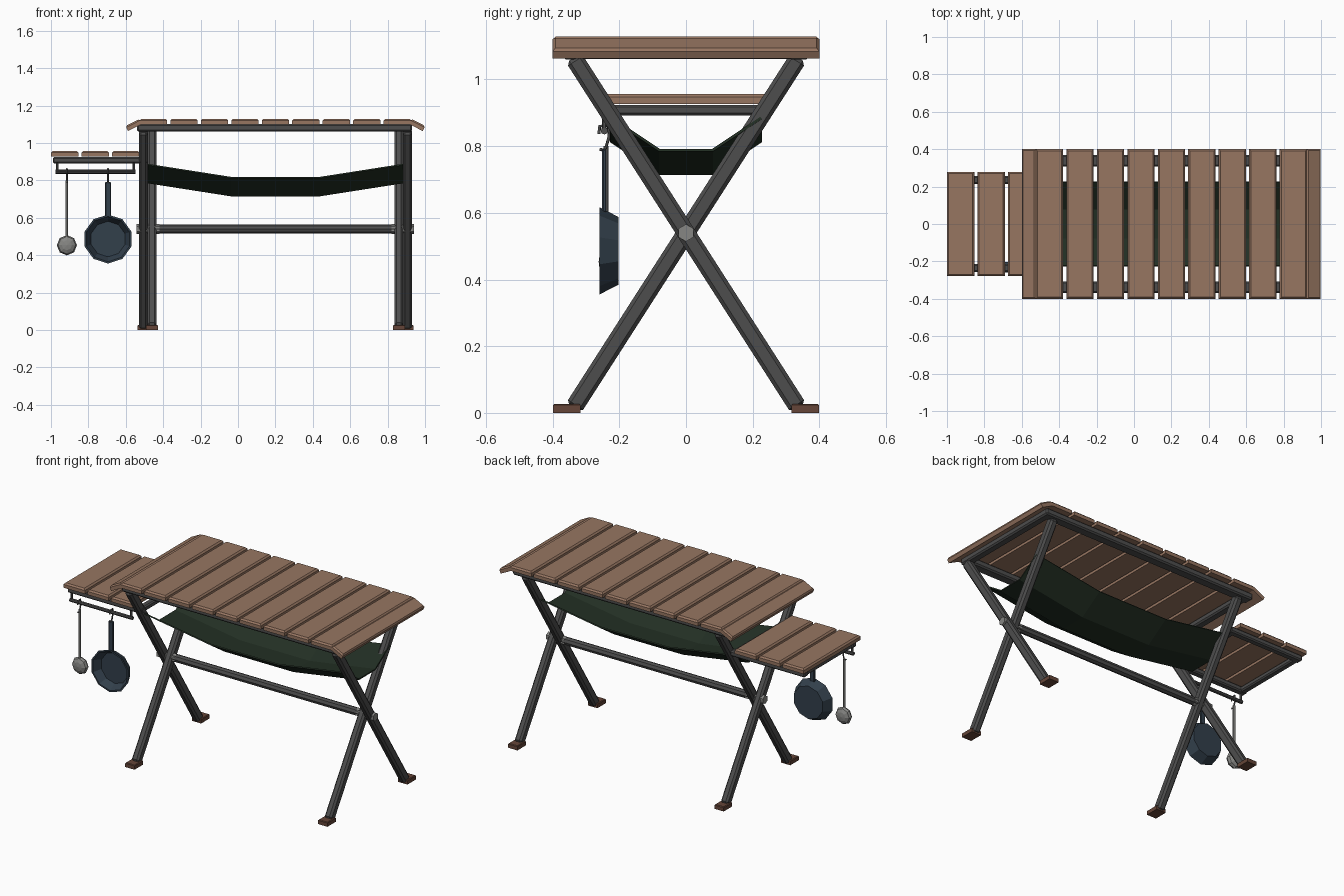
import bpy, bmesh, math
from mathutils import Vector, Matrix

cube = bpy.data.objects.get("Cube")
if cube:
    bpy.data.objects.remove(cube, do_unlink=True)


def material(name, rgb):
    m = bpy.data.materials.new(name)
    m.use_nodes = True
    m.diffuse_color = (*rgb, 1)
    m.node_tree.nodes["Principled BSDF"].inputs["Base Color"].default_value = (*rgb, 1)
    return m


WOOD = material("warm wood", (0.31, 0.18, 0.12))
FOOT = material("dark red wood", (0.13, 0.06, 0.04))
METAL = material("dark metal", (0.075, 0.075, 0.075))
STEEL = material("light steel", (0.24, 0.24, 0.23))
CLOTH = material("dark green cloth", (0.016, 0.028, 0.017))
IRON = material("blue iron", (0.032, 0.05, 0.07))


def finish(bm, name, mat):
    bmesh.ops.recalc_face_normals(bm, faces=bm.faces)
    me = bpy.data.meshes.new(name)
    bm.to_mesh(me)
    bm.free()
    me.materials.append(mat)
    ob = bpy.data.objects.new(name, me)
    bpy.context.collection.objects.link(ob)
    return ob


def box(name, mat, center, size, chamfer=0.0, top_only=False, rot=None):
    bm = bmesh.new()
    bmesh.ops.create_cube(bm, size=1, matrix=Matrix.Diagonal((*size, 1)))
    if chamfer:
        edges = [e for e in bm.edges
                 if not top_only or all(v.co.z > 0 for v in e.verts)]
        bmesh.ops.bevel(bm, geom=edges, offset=chamfer, segments=1, affect='EDGES')
    place = Matrix.Translation(center) @ (rot or Matrix())
    bmesh.ops.transform(bm, matrix=place, verts=bm.verts)
    return finish(bm, name, mat)


def rod(name, mat, a, b, radius, sides=8):
    a, b = Vector(a), Vector(b)
    d = b - a
    bm = bmesh.new()
    bmesh.ops.create_cone(bm, cap_ends=True, segments=sides, radius1=radius,
                          radius2=radius, depth=d.length)
    turn = d.to_track_quat('Z', 'Y').to_matrix().to_4x4()
    bmesh.ops.transform(bm, matrix=Matrix.Translation((a + b) / 2) @ turn, verts=bm.verts)
    return finish(bm, name, mat)


def wire(name, mat, points, radius):
    cu = bpy.data.curves.new(name, 'CURVE')
    cu.dimensions = '3D'
    cu.bevel_depth = radius
    cu.bevel_resolution = 0
    cu.use_fill_caps = True
    sp = cu.splines.new('POLY')
    sp.points.add(len(points) - 1)
    for p, co in zip(sp.points, points):
        p.co = (*co, 1)
    cu.materials.append(mat)
    ob = bpy.data.objects.new(name, cu)
    bpy.context.collection.objects.link(ob)
    return ob


MID = 0.2        # centre of the main table along x
PITCH = 0.163    # spacing of the slats
SLAT = 0.146

# Main table top: flat slats and a drooping board at each end
for i in range(-4, 5):
    box("table_slat", WOOD, (MID + i * PITCH, 0, 1.114), (SLAT, 0.8, 0.03), 0.009, True)
for s in (-1, 1):
    box("table_end_slat", WOOD, (MID + s * 0.757, 0, 1.096), (0.084, 0.8, 0.03), 0.008, True,
        Matrix.Rotation(s * math.radians(27), 4, 'Y'))

# Frame under the main top
for s in (-1, 1):
    box("table_long_rail", METAL, (MID - 0.005, s * 0.338, 1.08), (1.47, 0.062, 0.04), 0.008)
    box("table_cross_rail", METAL, (MID + s * 0.705, 0, 1.08), (0.05, 0.66, 0.038), 0.008)

# Crossed legs, feet and bolts
PIVOT = 0.54
leg_half = Vector((0, 0.337, 0.525))
for s in (-1, 1):
    for name, offset, lean in (("outer_leg", 0.706, -1), ("inner_leg", 0.66, 1)):
        x = MID + s * offset
        angle = -lean * math.atan2(leg_half.y, leg_half.z)
        box(name, METAL, (x, 0, PIVOT), (0.047, 0.054, 2 * leg_half.length), 0.011,
            rot=Matrix.Rotation(angle, 4, 'X'))
        box("foot", FOOT, (x, -lean * 0.358, 0.0135), (0.064, 0.083, 0.027), 0.004, True)
    rod("bolt", STEEL, (MID + s * 0.62, 0, PIVOT), (MID + s * 0.742, 0, PIVOT), 0.026, 6)
rod("crossbar", METAL, (MID - 0.66, 0, PIVOT), (MID + 0.66, 0, PIVOT), 0.024)

# Sagging cloth sling between the legs
bm = bmesh.new()
rows = []
for x, drop in ((-0.684, 0), (-0.236, 0.07), (0.236, 0.07), (0.684, 0)):
    rows.append([bm.verts.new((MID + x, y, (0.885 if abs(y) > 0.1 else 0.788) - drop))
                 for y in (-0.225, -0.08, 0.08, 0.225)])
for r0, r1 in zip(rows, rows[1:]):
    for j in range(3):
        bm.faces.new((r0[j], r1[j], r1[j + 1], r0[j + 1]))
sling = finish(bm, "cloth_sling", CLOTH)
thick = sling.modifiers.new("thickness", 'SOLIDIFY')
thick.thickness = 0.008
thick.offset = 0

# Lower side table
for i in range(3):
    box("side_slat", WOOD, (-0.927 + i * PITCH, 0, 0.942), (SLAT, 0.556, 0.03), 0.009, True)
for s in (-1, 1):
    box("side_long_rail", METAL, (-0.735, s * 0.235, 0.908), (0.51, 0.042, 0.034), 0.007)
for x in (-0.965, -0.505):
    box("side_cross_rail", METAL, (x, 0, 0.908), (0.04, 0.46, 0.032), 0.007)

# Hanging bar below the front of the side table
HY, HZ = -0.245, 0.846
rod("hanging_bar", METAL, (-0.977, HY, HZ), (-0.548, HY, HZ), 0.011)
for x in (-0.967, -0.558):
    rod("bar_post", METAL, (x, HY, HZ), (x, HY, 0.9), 0.007, 6)

# Hooks over the bar
PAN_X, SPOON_X = -0.695, -0.915
for x in (PAN_X, SPOON_X):
    wire("hook", METAL, [(x, HY - 0.016, HZ - 0.01), (x, HY - 0.014, HZ + 0.014),
                         (x, HY + 0.012, HZ + 0.016), (x, HY + 0.014, HZ - 0.02),
                         (x, HY + 0.002, HZ - 0.058), (x, HY - 0.014, HZ - 0.056)], 0.005)

# Ladle
rod("ladle_handle", STEEL, (SPOON_X, HY + 0.005, 0.49), (SPOON_X, HY + 0.005, 0.80), 0.008, 6)
bm = bmesh.new()
bmesh.ops.create_uvsphere(bm, u_segments=8, v_segments=6, radius=0.054)
bmesh.ops.transform(bm, verts=bm.verts, matrix=Matrix.Translation((SPOON_X, -0.235, 0.453))
                    @ Matrix.Diagonal((1, 0.5, 1, 1)) @ Matrix.Rotation(math.pi / 2, 4, 'X'))
finish(bm, "ladle_bowl", STEEL)

# Frying pan, lathed around the y axis with its opening to the front
SIDES = 10
bm = bmesh.new()
rings = []
for r, y in ((0.095, -0.213), (0.121, -0.26), (0.131, -0.26), (0.102, -0.203)):
    rings.append([bm.verts.new((PAN_X + r * math.sin(k * math.tau / SIDES), y,
                                0.486 + r * math.cos(k * math.tau / SIDES)))
                  for k in range(SIDES)])
for r0, r1 in zip(rings, rings[1:]):
    for k in range(SIDES):
        n = (k + 1) % SIDES
        bm.faces.new((r0[k], r0[n], r1[n], r1[k]))
bm.faces.new(rings[0])
bm.faces.new(rings[-1])
finish(bm, "pan", IRON)
box("pan_handle", IRON, (PAN_X, HY, 0.696), (0.032, 0.014, 0.19), 0.004)
